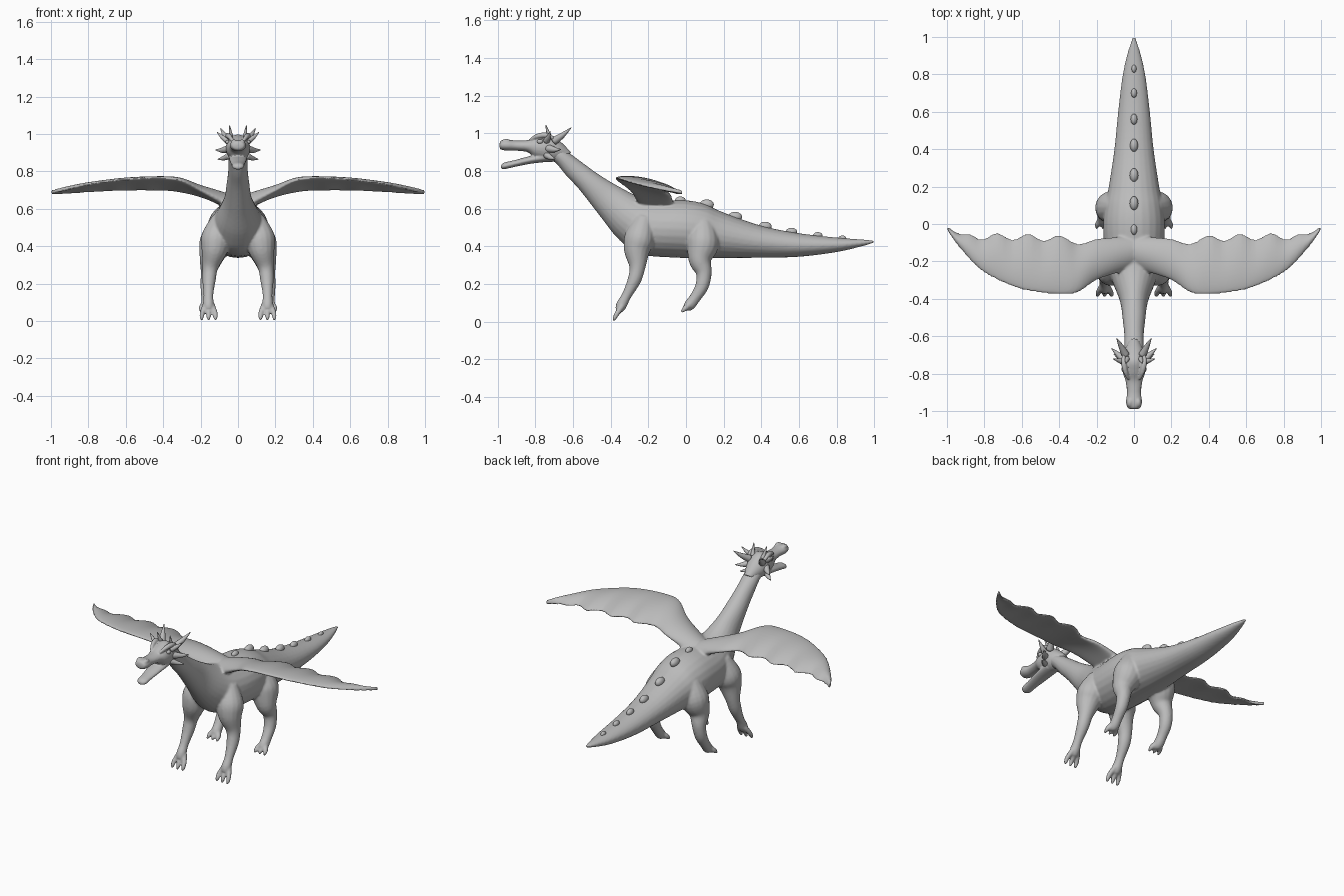
import bpy, bmesh, math
from mathutils import Vector, Matrix

cube = bpy.data.objects.get("Cube")
if cube:
    bpy.data.objects.remove(cube)

grey = bpy.data.materials.new("plain grey")
grey.use_nodes = True
GREY = (0.5, 0.5, 0.5, 1)
grey.diffuse_color = GREY
shader = next(n for n in grey.node_tree.nodes if n.type == 'BSDF_PRINCIPLED')
shader.inputs["Base Color"].default_value = GREY


def spline(rows, steps):
    """Smooth curve through rows of numbers."""
    out = []
    last = len(rows) - 1
    for i in range(last):
        a, b, c, d = rows[max(i - 1, 0)], rows[i], rows[i + 1], rows[min(i + 2, last)]
        for k in range(steps):
            t = k / steps
            out.append([q + 0.5 * t * (r - p + t * (2 * p - 5 * q + 4 * r - s
                        + t * (3 * (q - r) + s - p))) for p, q, r, s in zip(a, b, c, d)])
    return out + [list(rows[-1])]


def loft(bm, rings, sides=24, bow=0.0):
    """Closed skin over elliptical rings given as (centre, half axis, half axis)."""
    loops = []
    for c, u, v in rings:
        loop = []
        for k in range(sides):
            a = math.tau * k / sides
            lift = Vector((0, 0, bow * math.sin(a) ** 2))
            loop.append(bm.verts.new(c + u * math.cos(a) + v * math.sin(a) + lift))
        loops.append(loop)
    faces = [bm.faces.new(loops[0]), bm.faces.new(loops[-1])]
    for low, high in zip(loops, loops[1:]):
        for k in range(sides):
            n = (k + 1) % sides
            faces.append(bm.faces.new((low[k], low[n], high[n], high[k])))
    bmesh.ops.recalc_face_normals(bm, faces=faces)


def slices(bm, rows, steps=5):
    """Loft from rows of top y, top z, bottom y, bottom z, half width."""
    rings = []
    for ty, tz, by, bz, w in spline(rows, steps):
        top, low = Vector((0, ty, tz)), Vector((0, by, bz))
        rings.append(((top + low) / 2, (top - low) / 2, Vector((w, 0, 0))))
    loft(bm, rings)


def tube(bm, rows, side=1, steps=5, sides=16):
    """Round limb from rows of x, y, z, radius."""
    pts = spline(rows, steps)
    pos = [Vector((side * p[0], p[1], p[2])) for p in pts]
    rings = []
    for i, c in enumerate(pos):
        along = (pos[min(i + 1, len(pos) - 1)] - pos[max(i - 1, 0)]).normalized()
        u = along.cross(Vector((1, 0, 0))).normalized()
        rings.append((c, u * pts[i][3], along.cross(u) * pts[i][3]))
    loft(bm, rings, sides)


def ball(bm, centre, size):
    place = Matrix.Translation(centre) @ Matrix.Diagonal((*size, 1))
    bmesh.ops.create_uvsphere(bm, u_segments=20, v_segments=12, radius=1, matrix=place)


def finish(name, bm):
    mesh = bpy.data.meshes.new(name)
    bm.to_mesh(mesh)
    bm.free()
    mesh.materials.append(grey)
    mesh.polygons.foreach_set("use_smooth", [True] * len(mesh.polygons))
    ob = bpy.data.objects.new(name, mesh)
    bpy.context.scene.collection.objects.link(ob)
    return ob


def blend(ob, voxel, rounds):
    """Fuse overlapping volumes into one soft skin."""
    fuse = ob.modifiers.new("fuse", 'REMESH')
    fuse.mode = 'VOXEL'
    fuse.voxel_size = voxel
    fuse.use_smooth_shade = True
    soft = ob.modifiers.new("soften", 'SMOOTH')
    soft.factor = 0.5
    soft.iterations = rounds


# Neck, torso and tail
body = bmesh.new()
slices(body, [
    (-.70, .95, -.76, .86, .045), (-.645, .915, -.70, .85, .05),
    (-.55, .845, -.635, .775, .052), (-.46, .78, -.565, .70, .06),
    (-.36, .72, -.46, .565, .075), (-.25, .665, -.36, .44, .115),
    (-.15, .645, -.25, .36, .15), (0, .645, -.05, .34, .165),
    (.1, .625, .1, .338, .155), (.2, .58, .2, .338, .135),
    (.4, .51, .4, .34, .105), (.6, .47, .6, .345, .085),
    (.8, .447, .8, .37, .06), (.93, .437, .93, .40, .03),
    (1, .432, 1, .42, .006)])

# Wing sections: x, front y, front z, rear y, rear z, half thickness
WING = [(0, -.24, .60, -.06, .60, .05), (.1, -.265, .65, -.07, .64, .038),
        (.2, -.30, .70, -.08, .67, .027), (.3, -.365, .75, -.105, .69, .022),
        (.4, -.375, .763, -.06, .70, .019), (.6, -.35, .757, -.05, .70, .016),
        (.8, -.26, .73, -.045, .69, .014), (.93, -.13, .70, -.05, .68, .012),
        (1, -.03, .68, -.01, .675, .01)]

FRONT_LEG = [(.09, -.22, .55, .05), (.115, -.245, .45, .08), (.127, -.26, .38, .07),
             (.148, -.258, .29, .043), (.155, -.275, .22, .036),
             (.158, -.315, .14, .026), (.158, -.342, .09, .029), (.157, -.355, .06, .022)]
HIND_LEG = [(.09, .09, .52, .06), (.12, .09, .42, .086), (.145, .075, .33, .062),
            (.158, .095, .26, .042), (.165, .085, .19, .036),
            (.167, .05, .13, .03), (.166, .02, .09, .03), (.166, 0, .075, .022)]

for side in (1, -1):
    rings = []
    for x, fy, fz, ry, rz, t in spline(WING, 8):
        if .4 < x < .895:  # scalloped rear edge
            ry -= .035 * math.sin(math.pi * (x - .4) / .165) ** 2
        front, rear = Vector((side * x, fy, fz)), Vector((side * x, ry, rz))
        rings.append(((front + rear) / 2, (front - rear) / 2, Vector((0, 0, t))))
    loft(body, rings, 32, bow=.014)
    tube(body, FRONT_LEG, side)
    tube(body, HIND_LEG, side)
    # Three splayed toes on each foot
    for k in (-1, 0, 1):
        tube(body, [(.157 + k * .018, -.338, .085, .016), (.157 + k * .034, -.365, .045, .014),
                    (.157 + k * .037, -.38, .018, .011), (.157 + k * .037, -.386, .002, .004)], side)
        tube(body, [(.166 + k * .016, .015, .09, .017), (.166 + k * .03, -.005, .07, .015),
                    (.166 + k * .034, -.025, .052, .006)], side)
blend(finish("body_legs_and_wings", body), .007, 4)

# Skull with upper snout, and open lower jaw
head = bmesh.new()
slices(head, [
    (-.99, .945, -.99, .93, .012), (-.982, .962, -.984, .915, .034),
    (-.95, .968, -.95, .908, .043), (-.90, .962, -.90, .908, .037),
    (-.84, .965, -.84, .90, .045), (-.79, .985, -.80, .868, .06),
    (-.73, .997, -.74, .85, .065), (-.67, .96, -.70, .85, .055),
    (-.61, .90, -.66, .86, .03)])
slices(head, [
    (-.982, .83, -.982, .815, .012), (-.965, .845, -.965, .81, .032),
    (-.91, .858, -.91, .822, .036), (-.84, .877, -.83, .838, .045),
    (-.75, .90, -.73, .85, .05)])
for side in (1, -1):
    # Brow ridge and nostril swelling
    tube(head, [(.03, -.83, .965, .006), (.045, -.79, .985, .013),
                (.055, -.74, .99, .014), (.055, -.69, .965, .006)], side)
    ball(head, (side * .022, -.955, .957), (.016, .024, .014))
blend(finish("head_and_jaws", head), .005, 3)

# Horns and cheek spikes: base, tip, base radius
HORNS = [((.035, -.72, .975), (.045, -.745, 1.045), .014),
         ((.045, -.70, .96), (.093, -.61, 1.03), .022),
         ((.05, -.74, .96), (.112, -.72, 1.01), .018),
         ((.05, -.73, .92), (.12, -.665, .915), .022),
         ((.045, -.74, .885), (.108, -.695, .865), .019)]
horns, eyes = bmesh.new(), bmesh.new()
for side in (1, -1):
    for base, tip, r in HORNS:
        mid = [(a + b) / 2 for a, b in zip(base, tip)]
        mid[2] -= .004
        tube(horns, [(*base, r), (*mid, r * .65), (*tip, .002)], side, 4, 12)
    ball(eyes, (side * .056, -.775, .957), (.011, .016, .012))
finish("horns_and_cheek_spikes", horns)
finish("eyes", eyes)

# Row of low bumps along the back and tail
spines = bmesh.new()
for y, z, r in ((-.03, .645, .02), (.11, .622, .027), (.26, .556, .027), (.42, .506, .025),
                (.56, .478, .021), (.70, .458, .018), (.83, .443, .015)):
    ball(spines, (0, y, z), (r * .85, r * 1.4, r))
finish("back_bumps", spines)
